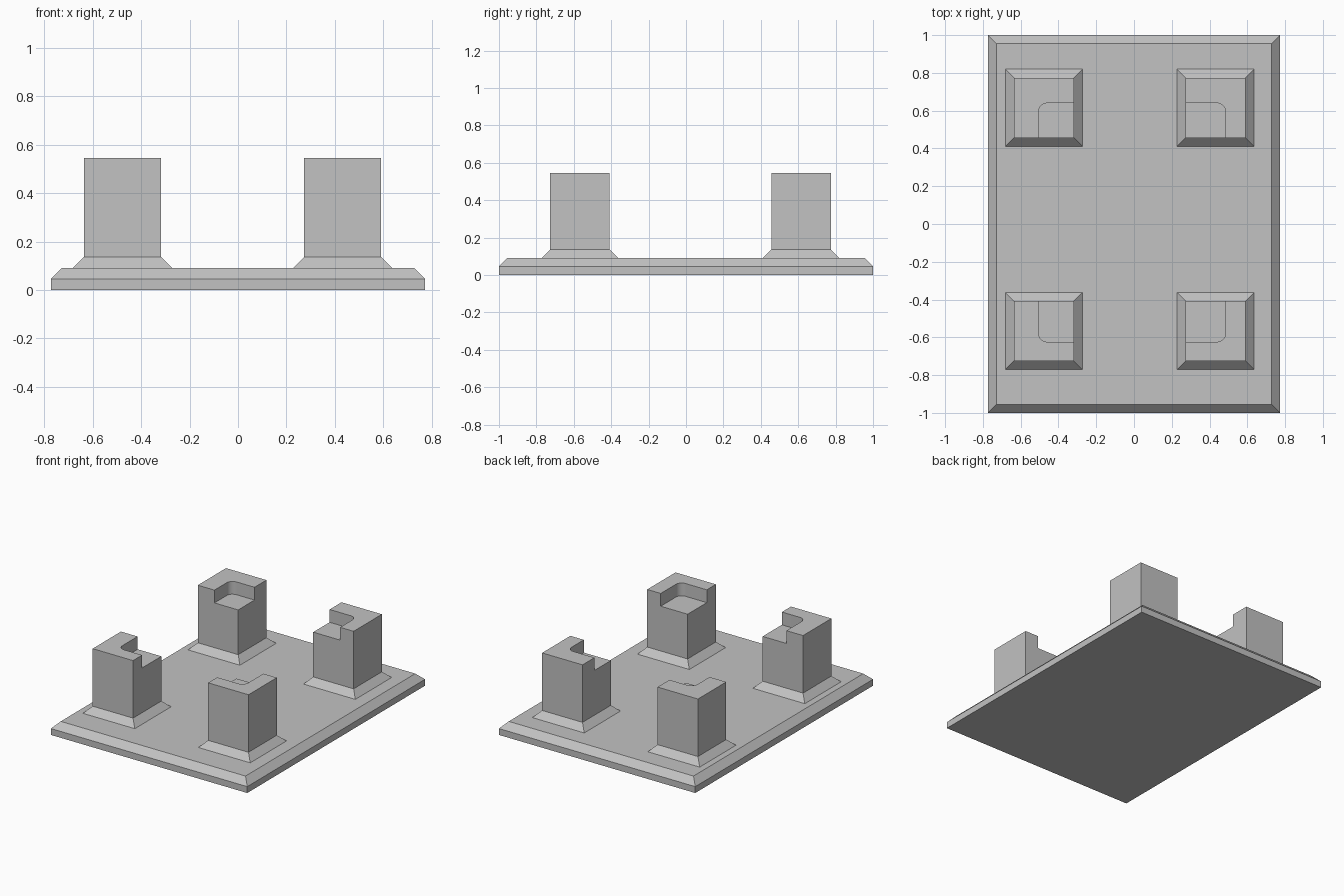
import bpy, bmesh

cube = bpy.data.objects.get("Cube")
if cube:
    bpy.data.objects.remove(cube, do_unlink=True)

grey = bpy.data.materials.new("plain grey")
grey.use_nodes = True
grey.diffuse_color = (0.54, 0.54, 0.54, 1)
grey.node_tree.nodes["Principled BSDF"].inputs["Base Color"].default_value = grey.diffuse_color


def stacked_solid(name, cx, cy, rings, corner=0):
    """Closed solid through rectangles given as (half x, half y, z)."""
    bm = bmesh.new()
    loops = []
    for hx, hy, z in rings:
        loops.append([bm.verts.new((cx + sx * hx, cy + sy * hy, z))
                      for sx, sy in ((-1, -1), (1, -1), (1, 1), (-1, 1))])
    for low, high in zip(loops, loops[1:]):
        for i in range(4):
            j = (i + 1) % 4
            bm.faces.new((low[i], low[j], high[j], high[i]))
    bm.faces.new(loops[0][::-1])
    bm.faces.new(loops[-1])
    if corner:
        upright = [e for e in bm.edges if abs(e.verts[0].co.z - e.verts[1].co.z) > 0.01]
        bmesh.ops.bevel(bm, geom=upright, offset=corner, segments=8,
                        profile=0.5, affect='EDGES')
    bmesh.ops.recalc_face_normals(bm, faces=bm.faces)
    mesh = bpy.data.meshes.new(name)
    bm.to_mesh(mesh)
    bm.free()
    mesh.materials.append(grey)
    obj = bpy.data.objects.new(name, mesh)
    bpy.context.collection.objects.link(obj)
    return obj


def activate(obj):
    bpy.ops.object.select_all(action='DESELECT')
    obj.select_set(True)
    bpy.context.view_layer.objects.active = obj


unit = 0.0455  # chamfer size and height step
top, post_top = 2 * unit, 12 * unit

# Base plate with a chamfered upper rim
stacked_solid("base_plate", 0, 0, [(0.773, 1, 0), (0.773, 1, unit),
                                   (0.773 - unit, 1 - unit, top)])

# Rounded tray shape that cuts the seat into every post
cutter = stacked_solid("seat_cutter", -0.01, 0.008,
                       [(0.495, 0.632, 10 * unit), (0.495, 0.632, 1)], corner=unit)
cutter.hide_render = True

# Four corner posts with flared feet
half = 0.159
foot = half + unit
for side, x in (("right", -0.477), ("left", 0.432)):
    for end, y in (("front", -0.567), ("back", 0.615)):
        post = stacked_solid(f"{end}_{side}_post", x, y, [
            (foot, foot, top - 0.01), (foot, foot, top),
            (half, half, top + unit), (half, half, post_top)])
        cut = post.modifiers.new("seat", 'BOOLEAN')
        cut.operation = 'DIFFERENCE'
        cut.solver = 'EXACT'
        cut.object = cutter
        activate(post)
        bpy.ops.object.modifier_apply(modifier=cut.name)
        bpy.ops.object.shade_smooth_by_angle(angle=0.5)

bpy.data.objects.remove(cutter, do_unlink=True)
